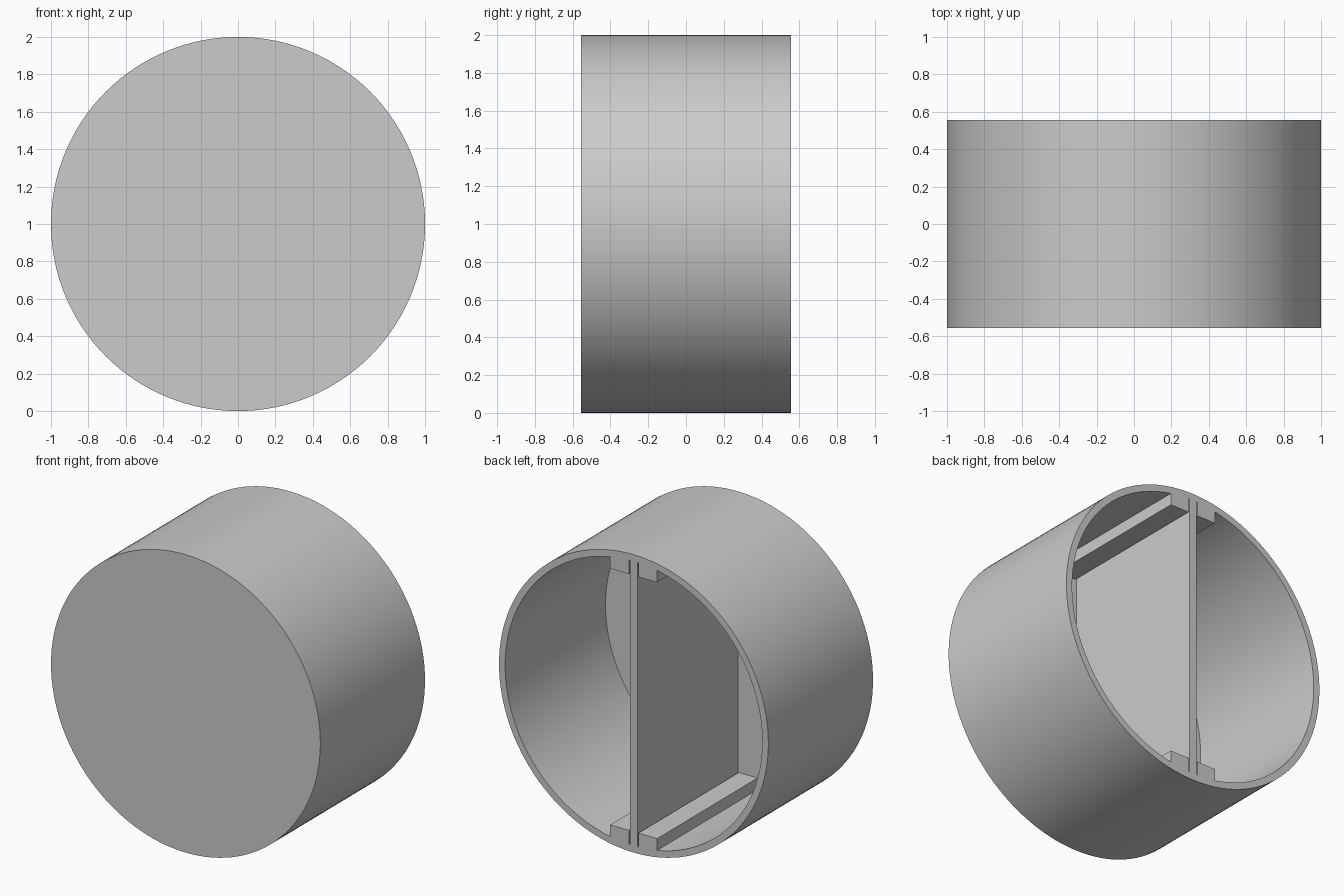
import bpy, bmesh
from math import sin, cos, asin, pi

cube = bpy.data.objects.get("Cube")
if cube:
    bpy.data.objects.remove(cube, do_unlink=True)

HALF = 0.555            # half depth of the drum
WALL = 0.045            # wall and front disc thickness
INNER = 1 - WALL
SEGMENTS = 128

grey = bpy.data.materials.new("plain grey")
grey.use_nodes = True
grey.diffuse_color = (0.6, 0.6, 0.6, 1)
grey.node_tree.nodes["Principled BSDF"].inputs["Base Color"].default_value = (0.6, 0.6, 0.6, 1)


def finish(name, bm, smooth=False):
    bmesh.ops.recalc_face_normals(bm, faces=bm.faces)
    mesh = bpy.data.meshes.new(name)
    bm.to_mesh(mesh)
    bm.free()
    mesh.materials.append(grey)
    obj = bpy.data.objects.new(name, mesh)
    bpy.context.collection.objects.link(obj)
    if smooth:
        bpy.ops.object.select_all(action="DESELECT")
        obj.select_set(True)
        bpy.context.view_layer.objects.active = obj
        bpy.ops.object.shade_smooth_by_angle(angle=pi / 6)
    return obj


def prism(name, outline):
    """Extrude an x-z outline from the front disc to the open back."""
    bm = bmesh.new()
    front = [bm.verts.new((x, WALL - HALF, z + 1)) for x, z in outline]
    face = bm.faces.new(front)
    new = bmesh.ops.extrude_face_region(bm, geom=[face], use_keep_orig=True)["geom"]
    moved = [v for v in new if isinstance(v, bmesh.types.BMVert)]
    bmesh.ops.translate(bm, verts=moved, vec=(0, 2 * HALF - WALL, 0))
    return finish(name, bm)


# Drum: round cup, closed at the front and open at the back
bm = bmesh.new()
rings = []
for radius, y in ((INNER, WALL - HALF), (INNER, HALF), (1, HALF), (1, -HALF)):
    rings.append([bm.verts.new((radius * cos(2 * pi * i / SEGMENTS), y,
                                1 + radius * sin(2 * pi * i / SEGMENTS)))
                  for i in range(SEGMENTS)])
for a, b in zip(rings, rings[1:]):
    for i in range(SEGMENTS):
        j = (i + 1) % SEGMENTS
        bm.faces.new((a[i], a[j], b[j], b[i]))
bm.faces.new(rings[0])
bm.faces.new(rings[-1])
finish("drum", bm, smooth=True)

# Upright divider plate through the middle
prism("divider_plate", [(-0.028, -INNER), (0.028, -INNER), (0.028, INNER), (-0.028, INNER)])

# Rails that hold the plate, one on each side at top and bottom
SLOT, RAIL, LEDGE = 0.035, 0.174, 0.86
for end, up in (("top", 1), ("bottom", -1)):
    for side, sx in (("left", 1), ("right", -1)):
        outline = [(sx * SLOT, up * LEDGE), (sx * RAIL, up * LEDGE)]
        for k in range(5):
            x = RAIL + (SLOT - RAIL) * k / 4
            outline.append((sx * x, up * (INNER + 0.001) * cos(asin(x / INNER))))
        prism(f"{end}_{side}_rail", outline)
